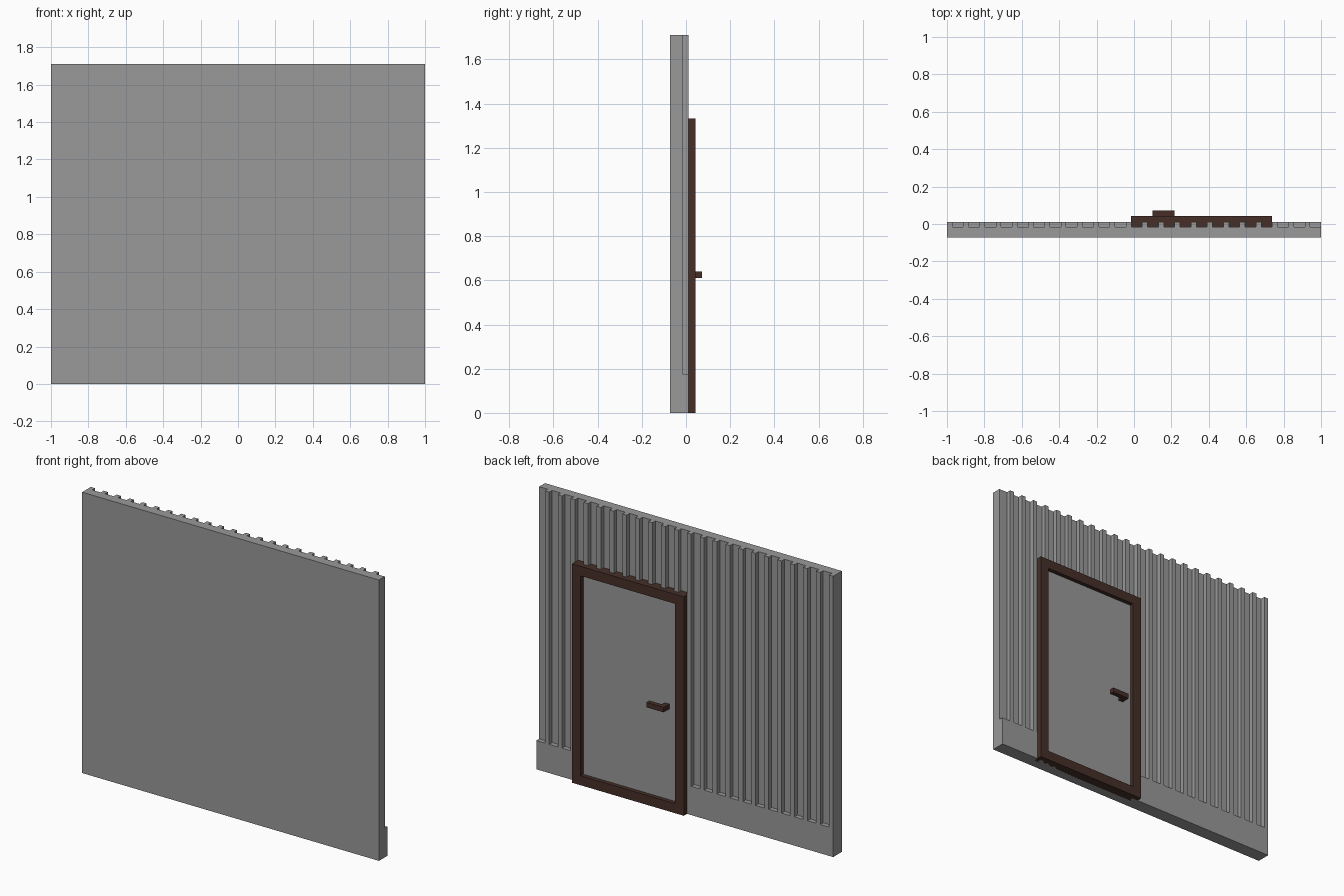
import bpy, bmesh

if "Cube" in bpy.data.objects:
    bpy.data.objects.remove(bpy.data.objects["Cube"])


def material(name, color):
    m = bpy.data.materials.new(name)
    m.diffuse_color = (*color, 1)
    m.use_nodes = True
    m.node_tree.nodes["Principled BSDF"].inputs["Base Color"].default_value = m.diffuse_color
    return m


GREY = material("wall grey", (0.319, 0.319, 0.319))
BROWN = material("dark brown", (0.061, 0.028, 0.022))


def prism(name, outline, to_3d, direction, mat):
    """Extrude a flat outline along a direction into a closed solid."""
    bm = bmesh.new()
    face = bm.faces.new([bm.verts.new(to_3d(a, b)) for a, b in outline])
    ext = bmesh.ops.extrude_face_region(bm, geom=[face], use_keep_orig=True)
    moved = [g for g in ext["geom"] if isinstance(g, bmesh.types.BMVert)]
    bmesh.ops.translate(bm, verts=moved, vec=direction)
    bmesh.ops.recalc_face_normals(bm, faces=bm.faces[:])
    mesh = bpy.data.meshes.new(name)
    bm.to_mesh(mesh)
    bm.free()
    mesh.materials.append(mat)
    obj = bpy.data.objects.new(name, mesh)
    bpy.context.collection.objects.link(obj)
    return obj


def box(name, x, y, z, mat):
    outline = [(x[0], y[0]), (x[1], y[0]), (x[1], y[1]), (x[0], y[1])]
    return prism(name, outline, lambda a, b: (a, b, z[0]), (0, 0, z[1] - z[0]), mat)


FRONT, GROOVE, RIB = -0.072, -0.016, 0.012
BASE_TOP, WALL_TOP = 0.175, 1.71

# Plain base strip at full thickness
box("wall_base", (-1, 1), (FRONT, RIB), (0, BASE_TOP), GREY)

# Ribbed wall: comb-shaped plan, grooved on the back, last groove open at the end
COUNT, RIB_WIDTH = 23, 0.029
pitch = 2 / COUNT
comb = []
for i in range(COUNT):
    x0 = -1 + i * pitch
    x1 = x0 + RIB_WIDTH
    if i:
        comb.append((x0, GROOVE))
    comb += [(x0, RIB), (x1, RIB), (x1, GROOVE)]
comb += [(1, GROOVE), (1, FRONT), (-1, FRONT)]
prism("ribbed_wall", comb, lambda a, b: (a, b, BASE_TOP), (0, 0, WALL_TOP - BASE_TOP), GREY)

# Door frame, reaching into the grooves
X0, X1, TOP, W = -0.015, 0.737, 1.333, 0.058
DEPTH = (GROOVE, 0.043)
box("frame_jamb_low", (X0, X0 + W), DEPTH, (0, TOP), BROWN)
box("frame_jamb_high", (X1 - W, X1), DEPTH, (0, TOP), BROWN)
box("frame_head", (X0 + W, X1 - W), DEPTH, (TOP - W, TOP), BROWN)
box("frame_sill", (X0 + W, X1 - W), DEPTH, (0, W), BROWN)

# Door leaf set back inside the frame
box("door_panel", (X0 + W, X1 - W), (GROOVE, 0.018), (W, TOP - W), GREY)

# L-shaped handle: stem out of the door, then a lever
lever = [(0.10, 0.018), (0.13, 0.018), (0.13, 0.044), (0.216, 0.044), (0.216, 0.072), (0.10, 0.072)]
prism("door_handle", lever, lambda a, b: (a, b, 0.61), (0, 0, 0.03), BROWN)
